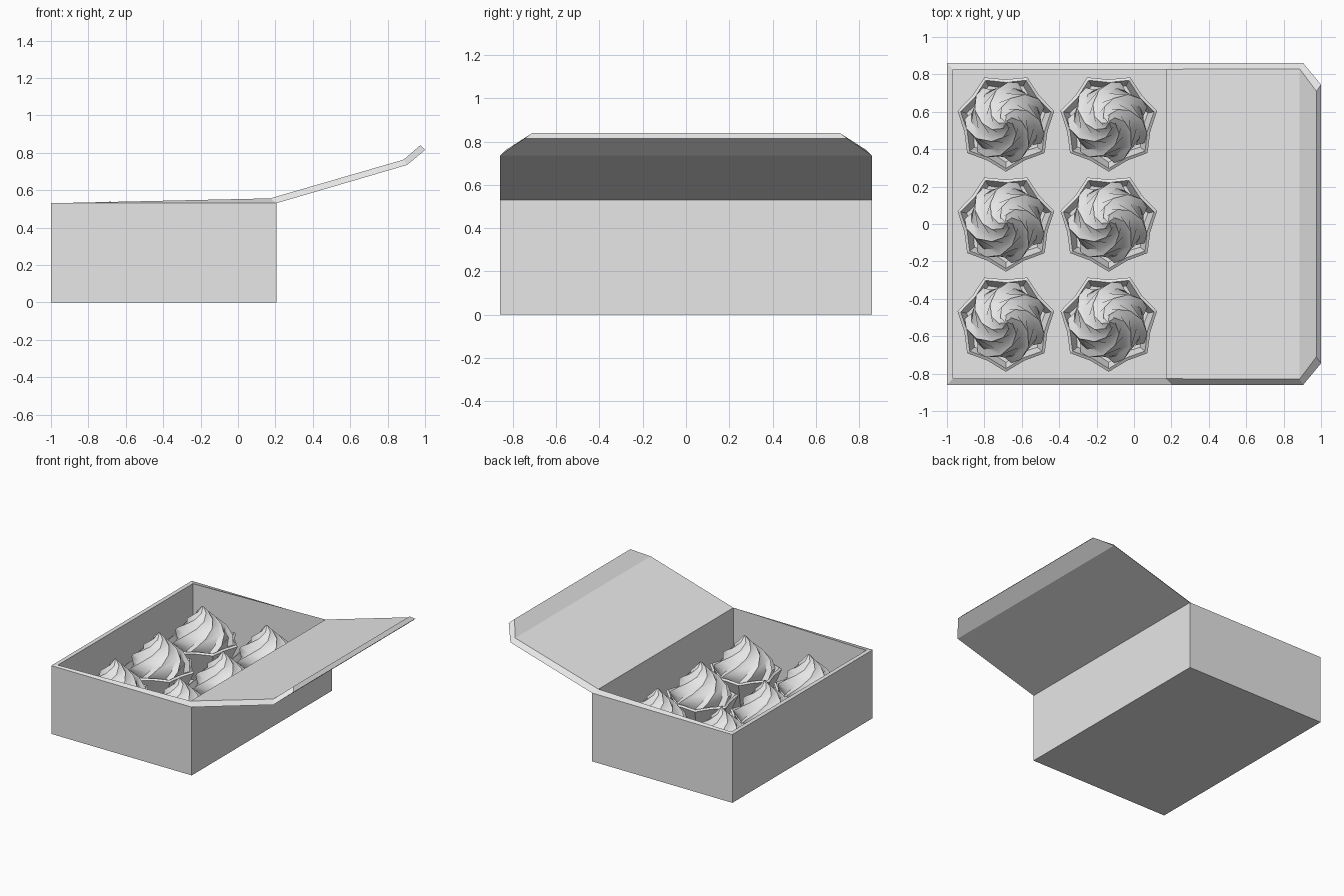
import bpy
import bmesh
from math import sin, cos, pi, radians
from mathutils import Vector

cube = bpy.data.objects.get("Cube")
if cube:
    bpy.data.objects.remove(cube)

grey = bpy.data.materials.new("light_grey")
grey.use_nodes = True
colour = (0.8, 0.8, 0.8, 1)
grey.diffuse_color = colour
grey.node_tree.nodes["Principled BSDF"].inputs["Base Color"].default_value = colour


def loft(name, rings, cap_start=True, cap_end=True, smooth=None):
    """Skin a list of closed rings with equal point counts."""
    bm = bmesh.new()
    loops = [[bm.verts.new(p) for p in ring] for ring in rings]
    n = len(loops[0])
    for a, b in zip(loops, loops[1:]):
        for i in range(n):
            j = (i + 1) % n
            bm.faces.new((a[i], a[j], b[j], b[i]))
    if cap_start:
        bm.faces.new(loops[0][::-1])
    if cap_end:
        bm.faces.new(loops[-1])
    bmesh.ops.recalc_face_normals(bm, faces=bm.faces)
    mesh = bpy.data.meshes.new(name)
    bm.to_mesh(mesh)
    bm.free()
    mesh.materials.append(grey)
    obj = bpy.data.objects.new(name, mesh)
    bpy.context.collection.objects.link(obj)
    if smooth:
        bpy.ops.object.select_all(action='DESELECT')
        obj.select_set(True)
        bpy.context.view_layer.objects.active = obj
        bpy.ops.object.shade_smooth_by_angle(angle=radians(smooth))
    return obj


def rect(x0, x1, y, z_left, z_right):
    return [(x0, -y, z_left), (x1, -y, z_right), (x1, y, z_right), (x0, y, z_left)]


# Open box: outside, rim, inside, floor
loft("box", [
    rect(-1, 0.205, 0.86, 0, 0),
    rect(-1, 0.205, 0.86, 0.53, 0.53),
    rect(-0.967, 0.172, 0.827, 0.53, 0.556),
    rect(-0.967, 0.172, 0.827, 0.03, 0.03),
])


# Hinged lid with a tapered tuck flap
def lid_section(outer, inner):
    (xo, yo, zo), (xi, yi, zi) = outer, inner
    return [(xo, -yo, zo), (xo, yo, zo), (xi, yi, zi), (xi, -yi, zi)]


loft("lid", [
    lid_section((0.205, 0.86, 0.53), (0.172, 0.827, 0.556)),
    lid_section((0.905, 0.86, 0.735), (0.885, 0.83, 0.763)),
    lid_section((1.0, 0.745, 0.815), (0.975, 0.71, 0.84)),
], cap_start=False)


LOBES = 7


def star(tip, valley, z, twist=0.0, skew=0.5):
    """Star ring; skew moves the valleys to make saw-tooth folds."""
    pts = []
    for k in range(LOBES):
        for r, shift in ((tip, 0), (valley, skew)):
            a = -pi / 2 + twist + (k + shift) * 2 * pi / LOBES
            pts.append((r * cos(a), r * sin(a), z))
    return pts


# Pleated paper cup with a flared lip
cup = loft("paper_cup", [
    star(0.16, 0.14, 0.03),
    star(0.265, 0.228, 0.27),
    star(0.248, 0.212, 0.28),
    star(0.215, 0.18, 0.21),
])

# Twisted icing: radius, height, twist in degrees
swirl = [(0.19, 0.21, 0), (0.22, 0.26, 8), (0.215, 0.31, 22), (0.18, 0.365, 42),
         (0.13, 0.415, 66), (0.085, 0.455, 92), (0.04, 0.5, 125), (0.006, 0.538, 150)]
icing = loft("icing", [star(r, r * 0.86, z, radians(t), 0.8) for r, z, t in swirl], smooth=35)

# Two columns of three cakes
places = [Vector((x, y, 0)) for x in (-0.685, -0.135) for y in (-0.525, 0.01, 0.545)]
for part in (cup, icing):
    part.location = places[0]
    for place in places[1:]:
        copy = part.copy()
        copy.location = place
        bpy.context.collection.objects.link(copy)
